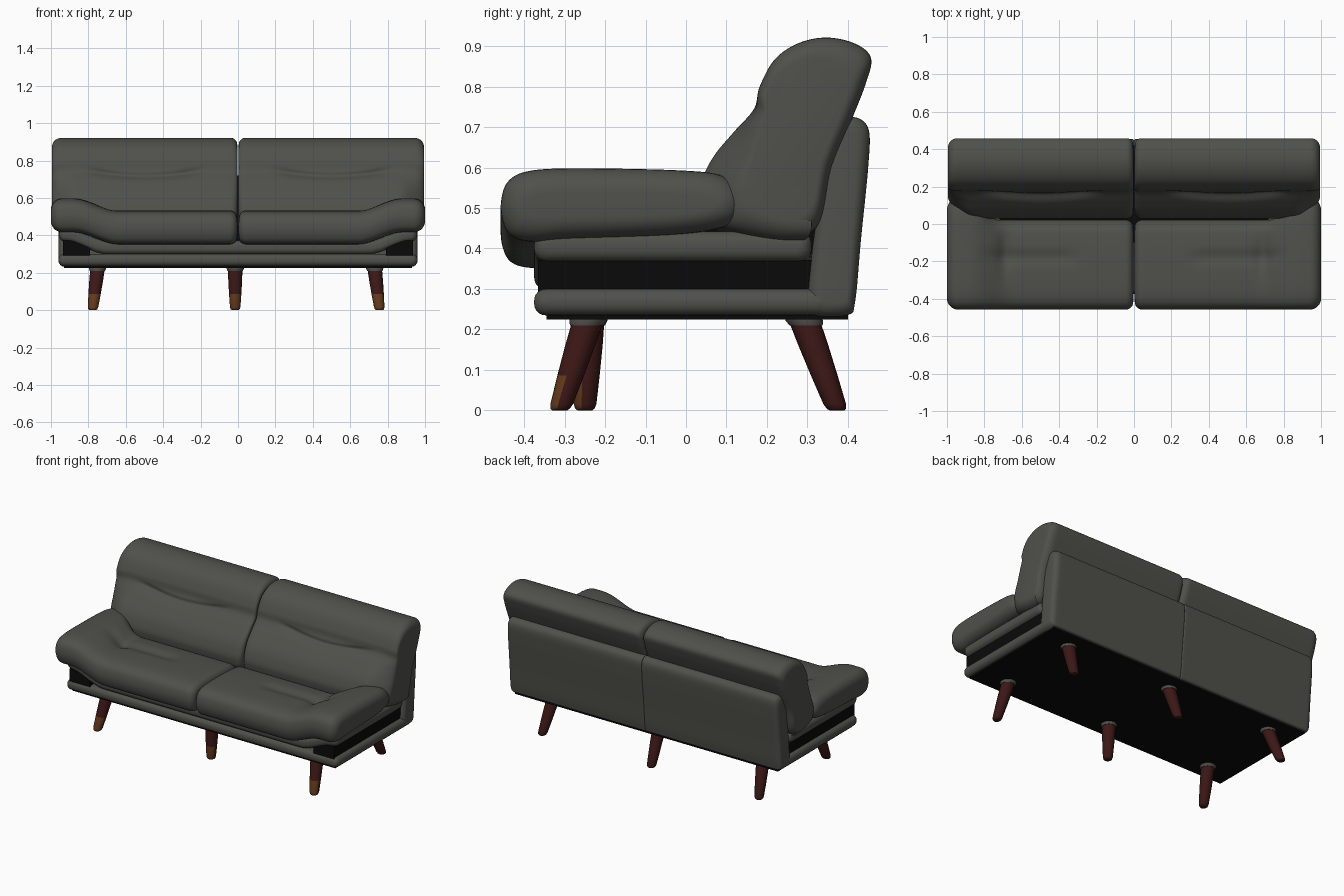
import bpy, bmesh
from math import sin, cos, pi, exp
from mathutils import Vector

cube = bpy.data.objects.get("Cube")
if cube:
    bpy.data.objects.remove(cube, do_unlink=True)


def material(name, rgb):
    m = bpy.data.materials.new(name)
    m.use_nodes = True
    m.diffuse_color = (*rgb, 1)
    bsdf = m.node_tree.nodes["Principled BSDF"]
    bsdf.inputs["Base Color"].default_value = (*rgb, 1)
    bsdf.inputs["Roughness"].default_value = 0.8
    return m


GREY = material("grey upholstery", (0.08, 0.08, 0.07))
BLACK = material("black lining", (0.003, 0.003, 0.003))
WOOD = material("dark red wood", (0.045, 0.009, 0.008))
WORN = material("orange brown wood", (0.13, 0.042, 0.012))


def ease(v, a, b):
    t = min(max((v - a) / (b - a), 0), 1)
    return t * t * (3 - 2 * t)


def bump(v, centre, width):
    return exp(-((v - centre) / width) ** 2)


def finish(name, bm, mats):
    bmesh.ops.recalc_face_normals(bm, faces=bm.faces)
    mesh = bpy.data.meshes.new(name)
    bm.to_mesh(mesh)
    bm.free()
    ob = bpy.data.objects.new(name, mesh)
    bpy.context.collection.objects.link(ob)
    for m in mats:
        mesh.materials.append(m)
    bpy.ops.object.select_all(action='DESELECT')
    ob.select_set(True)
    bpy.context.view_layer.objects.active = ob
    bpy.ops.object.shade_smooth_by_angle(angle=0.8)
    return ob


def smooth_ring(pts, steps=10):
    """Closed smooth curve through (y, z) points."""
    p = [Vector(q) for q in pts]
    n, out = len(p), []
    for i in range(n):
        a, b, c, d = (p[(i + k) % n] for k in (-1, 0, 1, 2))
        for s in range(steps):
            t = s / steps
            out.append((2 * b + (c - a) * t + (2 * a - 5 * b + 4 * c - d) * t * t
                        + (3 * b - a - 3 * c + d) * t ** 3) / 2)
    return out


def round_rect(y0, y1, z0, z1, r, seg=6):
    corners = [(y1 - r, z1 - r), (y0 + r, z1 - r), (y0 + r, z0 + r), (y1 - r, z0 + r)]
    return [Vector((cy + r * cos(a), cz + r * sin(a)))
            for k, (cy, cz) in enumerate(corners)
            for a in [(k + i / seg) * pi / 2 for i in range(seg + 1)]]


def loft(name, ring, x0, x1, r0, r1, warp=None, side=1, mat=GREY, mid=44):
    """Sweep a (y, z) ring along x with rounded ends, then bend it with warp."""
    ys, zs = [p[0] for p in ring], [p[1] for p in ring]
    cy, cz = (min(ys) + max(ys)) / 2, (min(zs) + max(zs)) / 2
    hy, hz = max(ys) - cy, max(zs) - cz
    arc = [i / 7 * pi / 2 for i in range(8)]
    stations = [(x0 + r0 * (1 - sin(a)), r0 * (1 - cos(a))) for a in reversed(arc)]
    stations += [(x0 + r0 + (x1 - r1 - x0 - r0) * i / mid, 0) for i in range(1, mid)]
    stations += [(x1 - r1 * (1 - sin(a)), r1 * (1 - cos(a))) for a in arc]
    bm, rows = bmesh.new(), []
    for x, d in stations:
        row = []
        for y, z in ring:
            y2 = cy + (y - cy) * (1 - d / hy)
            z2 = cz + (z - cz) * (1 - d / hz)
            if warp:
                y2, z2 = warp(x, y2, z2)
            row.append(bm.verts.new((side * x, y2, z2)))
        rows.append(row)
    n = len(ring)
    for a, b in zip(rows, rows[1:]):
        for i in range(n):
            bm.faces.new((a[i], a[(i + 1) % n], b[(i + 1) % n], b[i]))
    bm.faces.new(rows[0])
    bm.faces.new(rows[-1])
    return finish(name, bm, [mat])


def box(name, x0, x1, y0, y1, z0, z1, mat):
    bm = bmesh.new()
    bmesh.ops.create_cube(bm, size=1)
    for v in bm.verts:
        v.co = ((x0 + x1) / 2 + v.co.x * (x1 - x0), (y0 + y1) / 2 + v.co.y * (y1 - y0),
                (z0 + z1) / 2 + v.co.z * (z1 - z0))
    return finish(name, bm, [mat])


# Bends: rail ends rise, seat ends flare up into arms, cushions get creases
def rail_warp(x, y, z):
    return y, z + 0.07 * ease(abs(x), 0.7, 0.93)


def seat_warp(x, y, z):
    if z > 0.47:
        z -= 0.022 * bump(x, 0.69, 0.035) * bump(y, -0.16, 0.11)
        z -= 0.014 * bump(y, -0.18, 0.035) * ease(x, 0.25, 0.4) * (1 - ease(x, 0.72, 0.85))
    y += 0.12 * ease(x, 0.72, 0.92) * ease(y, -0.3, 0.02)
    return y, z + 0.065 * ease(x, 0.64, 0.88)


def back_warp(x, y, z):
    if y < 0.25:
        crease = 0.715 + 0.035 * ((x - 0.5) / 0.33) ** 2
        y += 0.018 * bump(z, crease, 0.016) * ease(x, 0.14, 0.3) * (1 - ease(x, 0.7, 0.86))
        y += 0.07 * ease(x, 0.86, 1.0) * (1 - ease(z, 0.6, 0.78))
    return y, z


seat_ring = smooth_ring([(-.452, .40), (-.457, .45), (-.44, .50), (-.39, .526), (-.28, .533),
                         (-.1, .528), (-.02, .512), (.02, .46), (0, .40), (-.1, .37),
                         (-.3, .358), (-.38, .352), (-.43, .365)])
back_ring = smooth_ring([(.06, .45), (.03, .51), (.042, .575), (.07, .63), (.12, .69),
                         (.168, .745), (.182, .80), (.22, .868), (.28, .908), (.35, .921),
                         (.42, .905), (.457, .87), (.445, .81), (.41, .72), (.36, .6),
                         (.32, .45), (.2, .42)])
panel_ring = smooth_ring([(.30, .26), (.312, .4), (.335, .55), (.36, .66), (.39, .715),
                          (.425, .722), (.452, .69), (.45, .6), (.432, .42), (.418, .27),
                          (.40, .236), (.32, .234)])

# Base, side rail and linings
loft("base_slab", round_rect(-.375, .36, .235, .30, .028), -.96, .96, .03, .03)
loft("arm_rail", round_rect(-.375, .31, .298, .372, .03), -.957, .957, .03, .03, rail_warp)
box("underside_lining", -.93, .93, -.345, .40, .225, .25, BLACK)
box("seat_deck", -.72, .72, -.1, .32, .29, .45, BLACK)

for side, word in ((1, "left"), (-1, "right")):
    x0, x1 = sorted((side * 0.79, side * 0.935))
    box(word + "_arm_lining", x0, x1, -.366, .31, .285, .372, BLACK)
    loft(word + "_back_panel", panel_ring, 0, .96, .008, .035, side=side)
    loft(word + "_seat_cushion", seat_ring, .004, 1.0, .04, .06, seat_warp, side)
    loft(word + "_back_cushion", back_ring, .004, .995, .035, .05, back_warp, side)


# Splayed tapered legs with upholstered collars
def tube(name, top, foot, levels, mats, rule=None, seg=20):
    """Round stack along top-foot line; levels are (fraction from top, radius)."""
    top, foot = Vector(top), Vector(foot)
    bm, rows = bmesh.new(), []
    for t, r in levels:
        c = top.lerp(foot, t)
        rows.append([bm.verts.new((c.x + r * cos(2 * pi * i / seg),
                                   c.y + r * sin(2 * pi * i / seg), c.z)) for i in range(seg)])
    for a, b in zip(rows, rows[1:]):
        for i in range(seg):
            bm.faces.new((a[i], a[(i + 1) % seg], b[(i + 1) % seg], b[i]))
    bm.faces.new(rows[0])
    bm.faces.new(rows[-1])
    bmesh.ops.recalc_face_normals(bm, faces=bm.faces)
    for f in bm.faces:
        if rule and rule(f):
            f.material_index = 1
    return finish(name, bm, mats)


def worn(f):
    return f.calc_center_median().z < 0.09 and f.normal.y < -0.4


LEG = [(0, .039), (.3, .037), (.62, .033), (.93, .028), (.98, .024), (1, .018)]
for row, y_top, y_foot, y_mid in (("front", -.24, -.312, -.25), ("rear", .29, .373, .373)):
    for word, x_top, x_foot in (("left", .73, .757), ("middle", -.015, -.015),
                                ("right", -.75, -.777)):
        foot_y = y_mid if word == "middle" else y_foot
        top, foot = (x_top, y_top, .228), (x_foot, foot_y, 0)
        tube(f"{row}_{word}_leg", top, foot, LEG, [WOOD, WORN],
             worn if row == "front" else None)
        tube(f"{row}_{word}_leg_collar", top, foot, [(0, .046), (.03, .046), (.08, .041)], [GREY])
